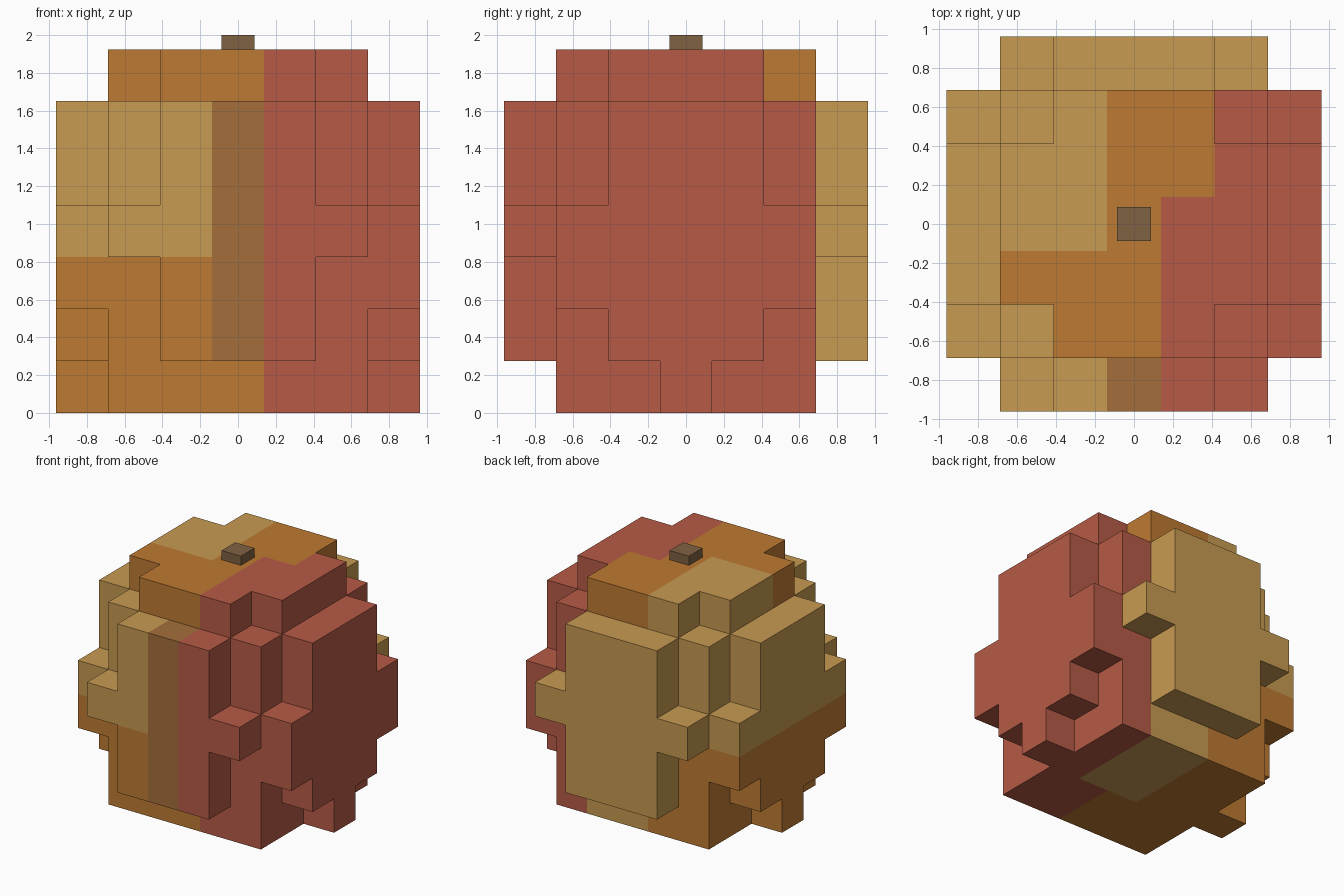
import bpy, bmesh
from mathutils import Vector

if "Cube" in bpy.data.objects:
    bpy.data.objects.remove(bpy.data.objects["Cube"])

U = 0.275          # block size
N = 7              # blocks per side


def srgb(r, g, b):
    lin = lambda c: c / 12.92 if c <= 0.04045 else ((c + 0.055) / 1.055) ** 2.4
    return tuple(lin(c / 255) for c in (r, g, b)) + (1.0,)


def material(name, rgb):
    m = bpy.data.materials.new(name)
    m.diffuse_color = srgb(*rgb)
    m.use_nodes = True
    m.node_tree.nodes["Principled BSDF"].inputs["Base Color"].default_value = m.diffuse_color
    return m


RED, TAN, ORANGE, BROWN = range(4)
palette = [material("brick_red", (183, 91, 70)), material("tan", (200, 155, 82)),
           material("orange", (190, 122, 50)), material("brown", (165, 111, 60))]
stem_mat = material("stem_brown", (128, 98, 66))

# Half width of the outer plates at each level: left/right sides, front/back sides
SIDE = {0: 0, 1: 1, 2: 2, 3: 2, 4: 1, 5: 1}
FACE = {1: 1, 2: 1, 3: 2, 4: 1, 5: 1}


def filled(i, j, k):
    a, b = abs(i - 3), abs(j - 3)
    if not (0 <= k < N and a <= 3 and b <= 3):
        return False
    if k == 6:                                  # cap without corners
        return a <= 2 and b <= 2 and a + b < 4
    if a <= 2 and b <= 2:                       # core
        return True
    if a == 3:
        return b <= SIDE[k]
    return a <= FACE.get(k, -1)


def colour(i, j, k):
    if k == 6:                                  # cap patches
        if i == 5 or (i == 4 and j <= 3):
            return RED
        return TAN if i <= 2 and j >= 3 else ORANGE
    if k == 0:                                  # base patches
        if i in (3, 4) and j >= 3:
            return TAN
        return RED if i >= 4 else ORANGE
    if j == 6:                                  # back plate
        return TAN
    if i >= 4:                                  # right half
        return RED
    if i == 3:                                  # front stripe
        return BROWN
    return TAN if k >= 3 else ORANGE            # left half


def build_body():
    bm = bmesh.new()
    verts = {}

    def vert(p):
        if p not in verts:
            verts[p] = bm.verts.new(((p[0] - 3.5) * U, (p[1] - 3.5) * U, p[2] * U))
        return verts[p]

    cells = [(i, j, k) for i in range(N) for j in range(N) for k in range(N)
             if filled(i, j, k)]
    for c in cells:
        for axis in range(3):
            u, v = (axis + 1) % 3, (axis + 2) % 3
            for side in (0, 1):
                near = list(c)
                near[axis] += 2 * side - 1
                if filled(*near):
                    continue
                quad = []
                for du, dv in ((0, 0), (1, 0), (1, 1), (0, 1)):
                    p = list(c)
                    p[axis] += side
                    p[u] += du
                    p[v] += dv
                    quad.append(vert(tuple(p)))
                f = bm.faces.new(quad if side else quad[::-1])
                f.material_index = colour(*c)
    me = bpy.data.meshes.new("block_body")
    bm.to_mesh(me)
    bm.free()
    for m in palette:
        me.materials.append(m)
    ob = bpy.data.objects.new("block_body", me)
    bpy.context.collection.objects.link(ob)


build_body()

# Stem on top
bpy.ops.mesh.primitive_cube_add(size=1, location=(0, 0, 1.9575))
stem = bpy.context.object
stem.name = "stem"
stem.scale = (0.174, 0.174, 0.085)
stem.data.materials.append(stem_mat)
